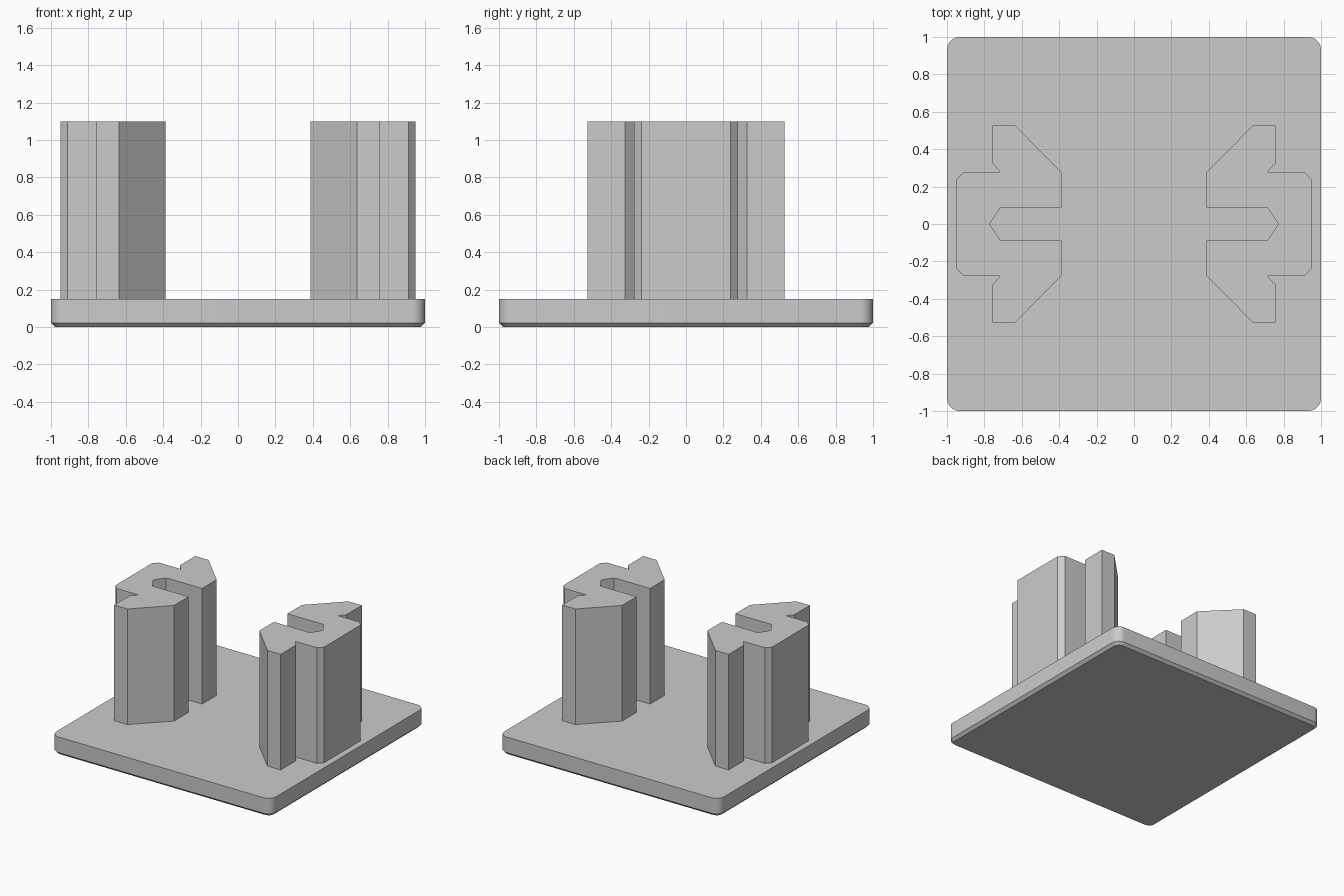
import bpy, bmesh, math

cube = bpy.data.objects.get("Cube")
if cube:
    bpy.data.objects.remove(cube, do_unlink=True)

grey = bpy.data.materials.new("light grey")
grey.use_nodes = True
colour = (0.6, 0.6, 0.6, 1)
grey.diffuse_color = colour
grey.node_tree.nodes["Principled BSDF"].inputs["Base Color"].default_value = colour


def extrude_outline(name, points, bottom, top, chamfer=0.0):
    """Extrude a closed outline upward, optionally chamfering its bottom rim."""
    bm = bmesh.new()
    face = bm.faces.new([bm.verts.new((x, y, bottom)) for x, y in points])
    result = bmesh.ops.extrude_face_region(bm, geom=[face], use_keep_orig=True)
    moved = [v for v in result["geom"] if isinstance(v, bmesh.types.BMVert)]
    bmesh.ops.translate(bm, verts=moved, vec=(0, 0, top - bottom))
    if chamfer:
        rim = [e for e in bm.edges if all(v.co.z < bottom + 1e-4 for v in e.verts)]
        bmesh.ops.bevel(bm, geom=rim, offset=chamfer, segments=1,
                        profile=0.5, affect='EDGES')
    bmesh.ops.recalc_face_normals(bm, faces=bm.faces)
    mesh = bpy.data.meshes.new(name)
    bm.to_mesh(mesh)
    bm.free()
    obj = bpy.data.objects.new(name, mesh)
    bpy.context.collection.objects.link(obj)
    mesh.materials.append(grey)
    return obj


# Base plate: rounded square with a chamfered underside
radius, steps = 0.07, 8
outline = []
for corner, (sx, sy) in enumerate([(1, 1), (-1, 1), (-1, -1), (1, -1)]):
    for i in range(steps + 1):
        a = (corner + i / steps) * math.pi / 2
        outline.append((sx * (1 - radius) + radius * math.cos(a),
                        sy * (1 - radius) + radius * math.sin(a)))
plate = extrude_outline("base_plate", outline, 0, 0.15, chamfer=0.022)
bpy.context.view_layer.objects.active = plate
plate.select_set(True)
bpy.ops.object.shade_smooth_by_angle(angle=math.radians(30))
plate.select_set(False)

# Clip posts: half profile from the slot tip round to the outer wall
half = [(0.773, 0), (0.714, 0.088), (0.388, 0.088), (0.388, 0.277),
        (0.636, 0.527), (0.757, 0.527), (0.757, 0.326), (0.714, 0.277),
        (0.912, 0.277), (0.949, 0.237)]
profile = half + [(x, -y) for x, y in reversed(half[1:])]
for name, side in (("left_post", 1), ("right_post", -1)):
    extrude_outline(name, [(side * x, y) for x, y in profile], 0.15, 1.1)
